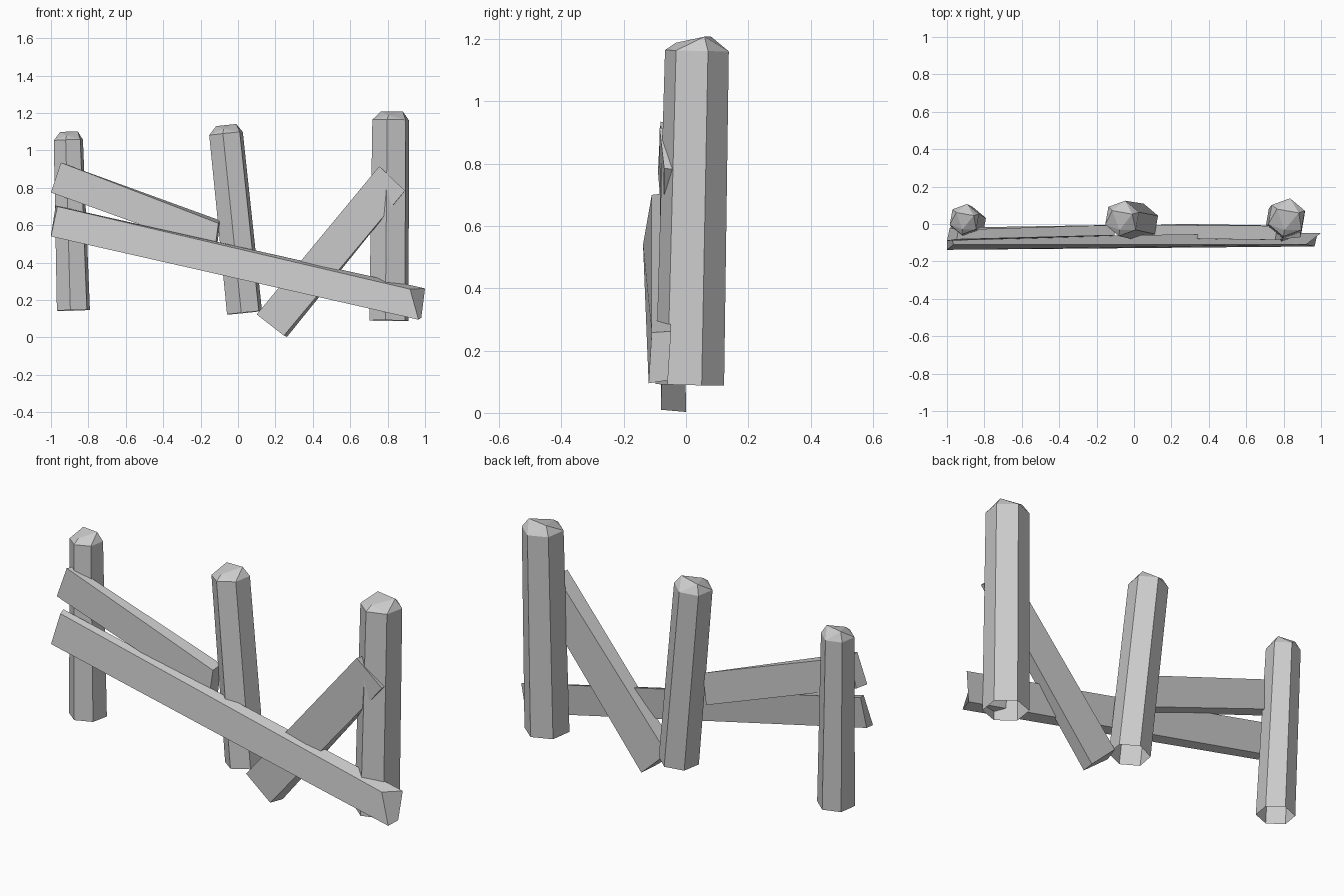
import bpy
from math import cos, sin, radians
from mathutils import Vector

if "Cube" in bpy.data.objects:
    bpy.data.objects.remove(bpy.data.objects["Cube"])


def make(name, verts, faces):
    mesh = bpy.data.meshes.new(name)
    mesh.from_pydata([tuple(v) for v in verts], [], faces)
    mesh.update()
    obj = bpy.data.objects.new(name, mesh)
    bpy.context.collection.objects.link(obj)
    return obj


def post(name, bottom, top, r_bottom, r_top):
    """Leaning six-sided post, open below, with a chipped three-point cap."""
    bottom, top = Vector(bottom), Vector(top)
    turn = Vector((0, 0, 1)).rotation_difference(top - bottom)

    def ring(centre, r, angles, lift=(0,) * 6):
        return [centre + turn @ Vector((r * cos(radians(a)), r * sin(radians(a)), h))
                for a, h in zip(angles, lift)]

    six = range(20, 380, 60)
    verts = ring(bottom, r_bottom, six) + ring(top, r_top, six)
    verts += ring(top, r_top * 0.66, (20, 140, 260), (0.046, 0.046, 0.024))
    faces = [(i, (i + 1) % 6, 6 + (i + 1) % 6, 6 + i) for i in range(6)]
    for k in range(3):
        a, b, c = 6 + 2 * k, 7 + 2 * k, 6 + (2 * k + 2) % 6
        p, q = 12 + k, 12 + (k + 1) % 3
        faces += [(a, b, p), (b, q, p), (b, c, q)]
    faces.append((12, 13, 14))
    return make(name, verts, faces)


def plank(name, left, right):
    """Rough board between two ends: front low, front high, back high, back low."""
    faces = [(i, 4 + i, 4 + (i + 1) % 4, (i + 1) % 4) for i in range(4)]
    faces += [(0, 1, 2, 3), (7, 6, 5, 4)]
    return make(name, left + right, faces)


# Upright posts
post("left_post", (-0.88, 0.0, 0.145), (-0.907, 0.025, 1.055), 0.094, 0.083)
post("middle_post", (0.035, 0.01, 0.132), (-0.064, 0.03, 1.09), 0.10, 0.096)
post("right_post", (0.807, 0.012, 0.09), (0.816, 0.035, 1.163), 0.112, 0.104)

# Long fallen rail
plank("long_rail",
      [(-1.0, -0.138, 0.54), (-0.965, -0.11, 0.70), (-0.975, -0.07, 0.705), (-1.0, -0.085, 0.545)],
      [(0.965, -0.12, 0.095), (0.92, -0.11, 0.258), (1.0, -0.048, 0.262), (0.98, -0.058, 0.105)])

# Short upper rail on the left
plank("upper_left_rail",
      [(-1.0, -0.09, 0.775), (-0.947, -0.082, 0.935), (-0.94, -0.03, 0.925), (-0.985, -0.02, 0.775)],
      [(-0.125, -0.065, 0.46), (-0.105, -0.06, 0.61), (-0.095, -0.005, 0.625), (-0.115, -0.005, 0.46)])

# Broken diagonal rail on the right
plank("diagonal_rail",
      [(0.245, -0.08, 0.01), (0.10, -0.075, 0.123), (0.115, -0.005, 0.14), (0.262, 0.0, 0.003)],
      [(0.893, -0.07, 0.785), (0.755, -0.085, 0.915), (0.765, -0.01, 0.905), (0.885, -0.01, 0.78)])
